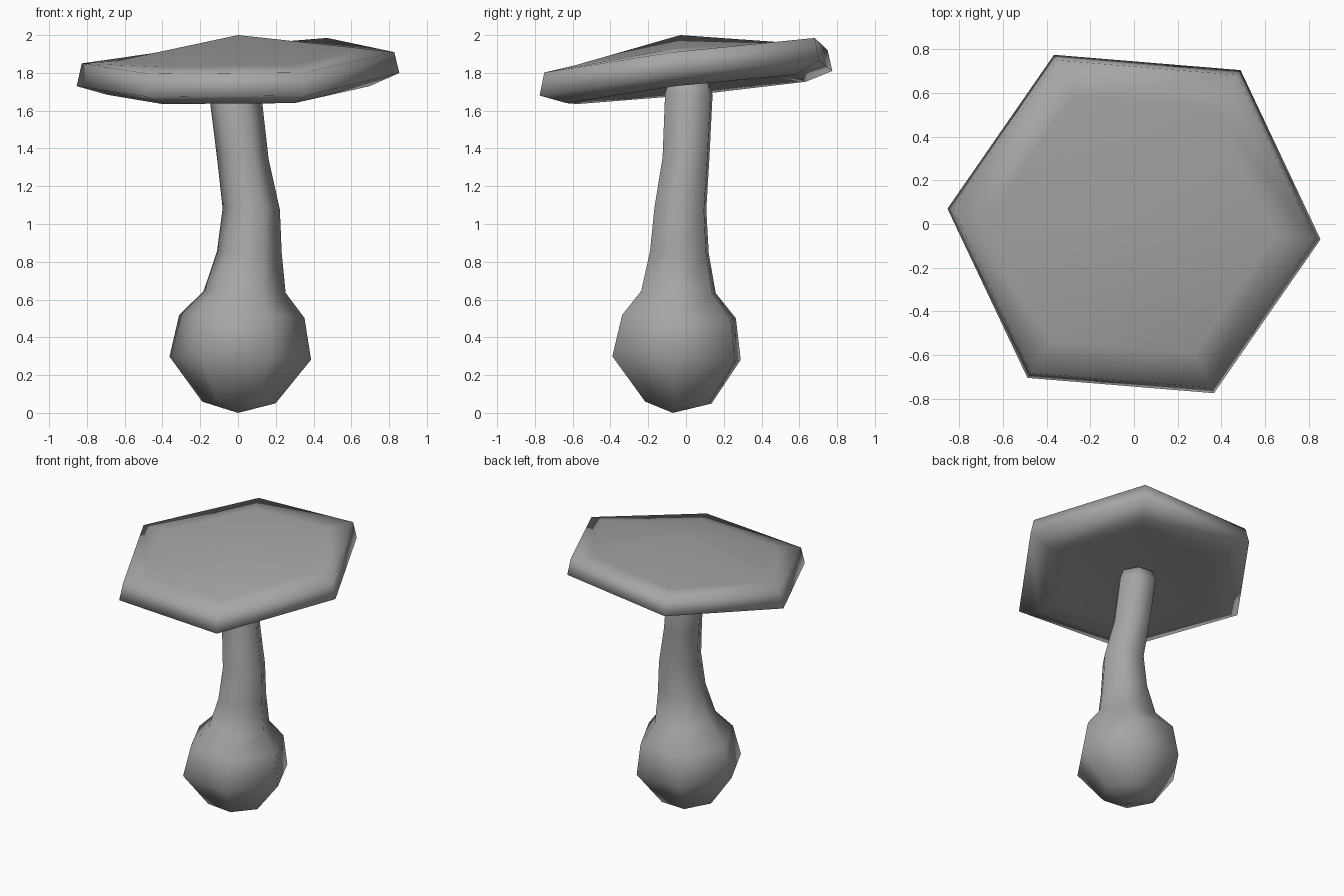
import bpy
import bmesh
from math import cos, sin, radians

SIDES = 6
TWIST = radians(-4.7)

if "Cube" in bpy.data.objects:
    bpy.data.objects.remove(bpy.data.objects["Cube"], do_unlink=True)

grey = bpy.data.materials.new("mushroom grey")
grey.use_nodes = True
colour = (0.38, 0.38, 0.38, 1)
grey.diffuse_color = colour
grey.node_tree.nodes["Principled BSDF"].inputs["Base Color"].default_value = colour


def ring(radius, heights):
    """Hexagon of points, one height per corner, starting at the left side."""
    points = []
    for i, z in enumerate(heights):
        a = TWIST + radians(60) * i
        points.append((radius * cos(a), radius * sin(a), z))
    return points


def tilted(radius, z, sx, sy, cx, cy):
    """Hexagon lying on a sloping plane."""
    flat = ring(radius, [0] * SIDES)
    return [(cx + x, cy + y, z + sx * x + sy * y) for x, y, _ in flat]


def toward(points, tip, t):
    return [tuple(a + (b - a) * t for a, b in zip(p, tip)) for p in points]


def loft(name, rings, bottom, top):
    """Skin a stack of hexagons and close both ends with a point."""
    bm = bmesh.new()
    loops = [[bm.verts.new(p) for p in r] for r in rings]
    low, high = bm.verts.new(bottom), bm.verts.new(top)
    for i in range(SIDES):
        j = (i + 1) % SIDES
        for a, b in zip(loops, loops[1:]):
            bm.faces.new((a[i], a[j], b[j], b[i]))
        bm.faces.new((low, loops[0][j], loops[0][i]))
        bm.faces.new((high, loops[-1][i], loops[-1][j]))
    bmesh.ops.recalc_face_normals(bm, faces=bm.faces)
    for f in bm.faces:
        f.smooth = True
    mesh = bpy.data.meshes.new(name)
    bm.to_mesh(mesh)
    bm.free()
    mesh.materials.append(grey)
    obj = bpy.data.objects.new(name, mesh)
    bpy.context.collection.objects.link(obj)


# Stem with its round bulb: radius, centre x, centre y, height
stem_rings = [
    (0.195, 0.005, -0.04, 0.055),
    (0.376, 0.012, -0.05, 0.29),
    (0.333, 0.02, -0.037, 0.51),
    (0.218, 0.035, -0.04, 0.64),
    (0.172, 0.06, -0.035, 0.85),
    (0.152, 0.07, -0.03, 1.08),
    (0.137, 0.025, 0, 1.35),
    (0.139, -0.015, 0.015, 1.69),
    (0.115, -0.015, 0.015, 1.76),
]
loft("stem", [tilted(r, z, -0.025, -0.04, x, y) for r, x, y, z in stem_rings],
     (0, -0.07, 0), (-0.015, 0.015, 1.79))

# Sloping cap: slightly hollow underside, bevelled rim, low pointed top
apex = (0, -0.03, 2)
under_centre = (0, 0, 1.765)
under = ring(0.7, (1.73, 1.79, 1.753, 1.685, 1.635, 1.64))
widest = ring(0.857, (1.8, 1.865, 1.81, 1.73, 1.675, 1.68))
rim = ring(0.83, (1.91, 1.985, 1.918, 1.85, 1.795, 1.802))
shoulder = ring(0.65, (1.93, 1.96, 1.92, 1.862, 1.83, 1.84))
loft("cap", [toward(under, under_centre, 0.2), under, widest, rim, shoulder],
     under_centre, apex)
